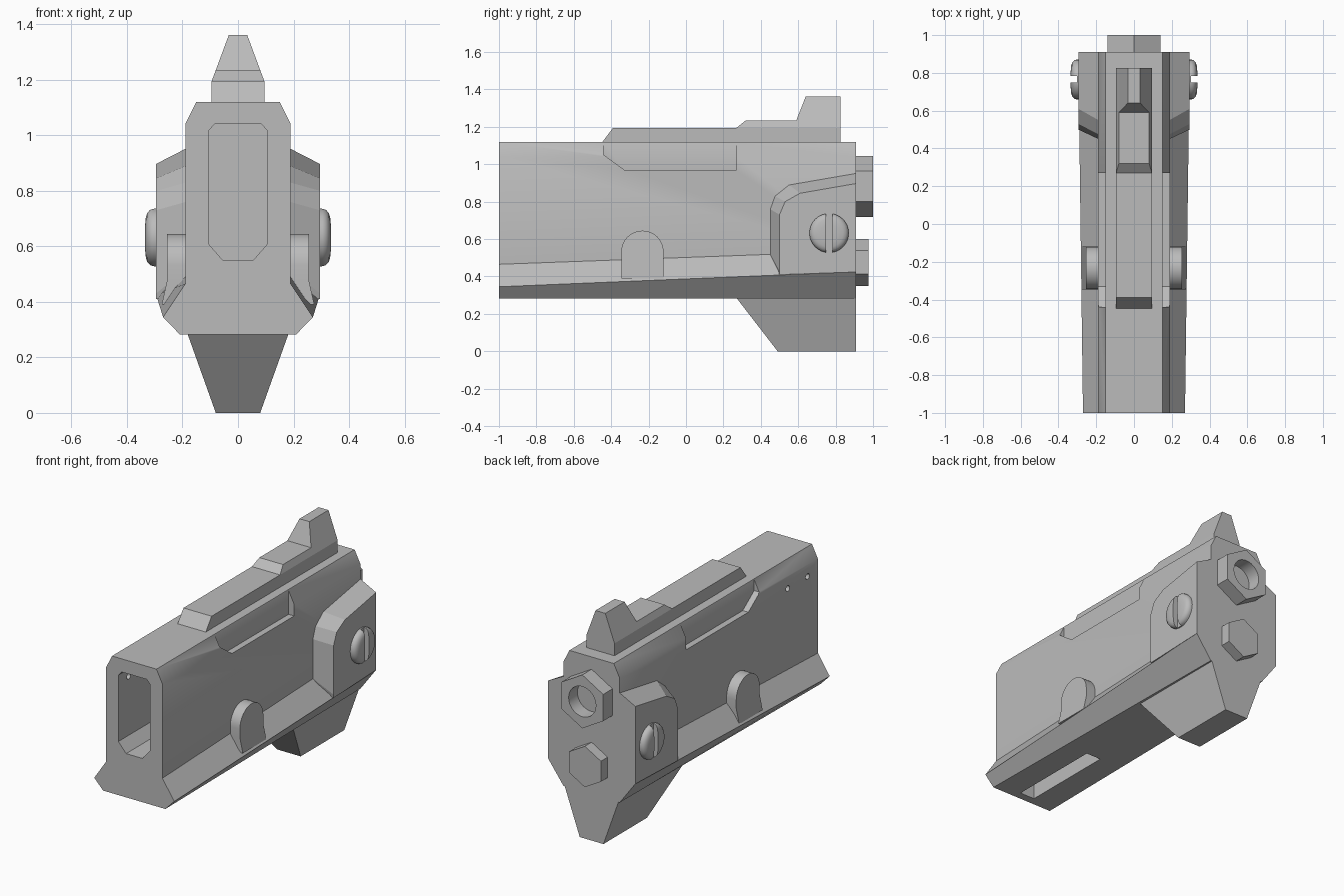
import bpy, bmesh, math
from mathutils import Matrix

if "Cube" in bpy.data.objects:
    bpy.data.objects.remove(bpy.data.objects["Cube"], do_unlink=True)

steel = bpy.data.materials.new("grey_metal")
GREY = (0.5, 0.5, 0.5, 1)
steel.diffuse_color = GREY
steel.use_nodes = True
steel.node_tree.nodes["Principled BSDF"].inputs["Base Color"].default_value = GREY


def finish(name, bm, smooth=0):
    bmesh.ops.recalc_face_normals(bm, faces=bm.faces)
    mesh = bpy.data.meshes.new(name)
    bm.to_mesh(mesh)
    bm.free()
    mesh.materials.append(steel)
    ob = bpy.data.objects.new(name, mesh)
    bpy.context.collection.objects.link(ob)
    if smooth:
        shade(ob, smooth)
    return ob


def activate(ob):
    bpy.ops.object.select_all(action='DESELECT')
    ob.select_set(True)
    bpy.context.view_layer.objects.active = ob


def shade(ob, degrees):
    activate(ob)
    bpy.ops.object.shade_smooth_by_angle(angle=math.radians(degrees))


def loft(name, *loops, smooth=0):
    """Skin equal-length loops of 3D points and cap both ends."""
    bm = bmesh.new()
    rings = [[bm.verts.new(p) for p in loop] for loop in loops]
    n = len(rings[0])
    for a, b in zip(rings, rings[1:]):
        for i in range(n):
            j = (i + 1) % n
            bm.faces.new((a[i], a[j], b[j], b[i]))
    bm.faces.new(rings[0])
    bm.faces.new(rings[-1])
    return finish(name, bm, smooth)


def mirrored(half, y):
    """Full XZ outline at depth y from its +x half."""
    return [(x, y, z) for x, z in half] + [(-x, y, z) for x, z in reversed(half)]


def box(name, x0, x1, y0, y1, z0, z1):
    base = [(x0, y0), (x1, y0), (x1, y1), (x0, y1)]
    return loft(name, [(x, y, z0) for x, y in base], [(x, y, z1) for x, y in base])


def circle(r, n, start=0):
    return [(r * math.cos(start + math.tau * i / n), r * math.sin(start + math.tau * i / n))
            for i in range(n)]


def cut(target, *cutters):
    for c in cutters:
        activate(target)
        mod = target.modifiers.new("cut", 'BOOLEAN')
        mod.operation, mod.solver, mod.object = 'DIFFERENCE', 'EXACT', c
        bpy.ops.object.modifier_apply(modifier=mod.name)
        bpy.data.objects.remove(c, do_unlink=True)


# Main body: chamfered top, flared skirt that widens to the back
front = [(0.21, 0.283), (0.27, 0.345), (0.19, 0.465), (0.19, 1.04), (0.15, 1.12)]
back = [(0.19, 0.283), (0.295, 0.425), (0.19, 0.535), (0.19, 1.04), (0.15, 1.12)]
body = loft("main_body", mirrored(front, -1), mirrored(back, 0.91))

# Front opening, underside slot and pin holes
bore = [(0.055, 0.55), (0.107, 0.61), (0.107, 1.015), (0.085, 1.04)]
cut(body, loft("bore_cutter", mirrored(bore, -1.1), mirrored(bore, 0.1)),
    box("slot_cutter", -0.05, 0.05, -0.95, -0.36, 0.2, 0.43))
for y in (-0.9, -0.71):
    ring = circle(0.018, 12)
    cut(body, loft("pin_cutter", [(-0.3, y + a, 0.97 + b) for a, b in ring],
                   [(-0.05, y + a, 0.97 + b) for a, b in ring]))

# Shallow recess along each upper side
recess = [(-0.44, 1.2), (-0.44, 1.05), (-0.33, 0.97), (0.27, 0.97), (0.27, 1.2)]
for s in (1, -1):
    cut(body, loft("recess_cutter", [(s * 0.152, y, z) for y, z in recess],
                   [(s * 0.3, y, z) for y, z in recess]))
shade(body, 28)

# Rear keel below the body
loft("keel", [(-0.182, 0.27, 0.285), (0.182, 0.27, 0.285), (0.182, 0.91, 0.285), (-0.182, 0.91, 0.285)],
     [(-0.08, 0.49, 0), (0.08, 0.49, 0), (0.08, 0.91, 0), (-0.08, 0.91, 0)])


# Top rail and sight: stacked tapering blocks
def tier(name, z0, w0, ya0, z1, w1, ya1, yb=0.825):
    loft(name, [(-w0, ya0, z0), (w0, ya0, z0), (w0, yb, z0), (-w0, yb, z0)],
         [(-w1, ya1, z1), (w1, ya1, z1), (w1, yb, z1), (-w1, yb, z1)])


tier("top_rail", 1.115, 0.095, -0.45, 1.195, 0.095, -0.39)
tier("rail_step", 1.195, 0.095, 0.27, 1.235, 0.08, 0.32)
tier("rear_sight", 1.235, 0.08, 0.59, 1.362, 0.033, 0.64)

# Side parts, built on both sides
pad_in = [(0.91, 0.42), (0.48, 0.42), (0.45, 0.52), (0.45, 0.76), (0.475, 0.83), (0.55, 0.89), (0.91, 0.952)]
pad_out = [(0.91, 0.424), (0.50, 0.41), (0.50, 0.43), (0.50, 0.73), (0.53, 0.80), (0.61, 0.845), (0.91, 0.897)]
arch = [(0.113 * math.cos(math.pi * i / 16), 0.532 + 0.113 * math.sin(math.pi * i / 16)) for i in range(17)]
lug = [(0.113, 0.39), (0.113, 0.48)] + arch + [(-0.113, 0.48), (-0.113, 0.39)]
dome = [(0.28, 0.105), (0.305, 0.105), (0.317, 0.101), (0.327, 0.09), (0.332, 0.075), (0.335, 0.045)]
for s, side in ((1, "left"), (-1, "right")):
    loft(side + "_side_pad", [(s * 0.188, y, z) for y, z in pad_in],
         [(s * 0.295, y, z) for y, z in pad_out])
    loft(side + "_half_round_lug", [(s * 0.18, -0.233 + y, z) for y, z in lug],
         [(s * (0.275 if z < 0.4 else 0.255), -0.233 + y, z) for y, z in lug], smooth=30)
    screw = loft(side + "_screw", *[[(s * x, 0.765 + a, 0.632 + b) for a, b in circle(r, 32)]
                                    for x, r in dome])
    x0, x1 = sorted((s * 0.303, s * 0.4))
    cut(screw, box("screw_slot_cutter", x0, x1, 0.748, 0.784, 0.4, 0.9))
    shade(screw, 40)


# Hexagonal bolts on the back
def hexagon(name, r, z, y1):
    ring = circle(r, 6, math.pi / 2)
    return loft(name, [(a, 0.9, z + b) for a, b in ring], [(a, y1, z + b) for a, b in ring])


nut = hexagon("upper_hex_nut", 0.163, 0.882, 1.0)
hole = circle(0.092, 32)
cut(nut, loft("nut_cutter", [(a, 0.915, 0.882 + b) for a, b in hole],
              [(a, 1.1, 0.882 + b) for a, b in hole]))
shade(nut, 30)
hexagon("lower_hex_bolt", 0.125, 0.475, 0.975)
